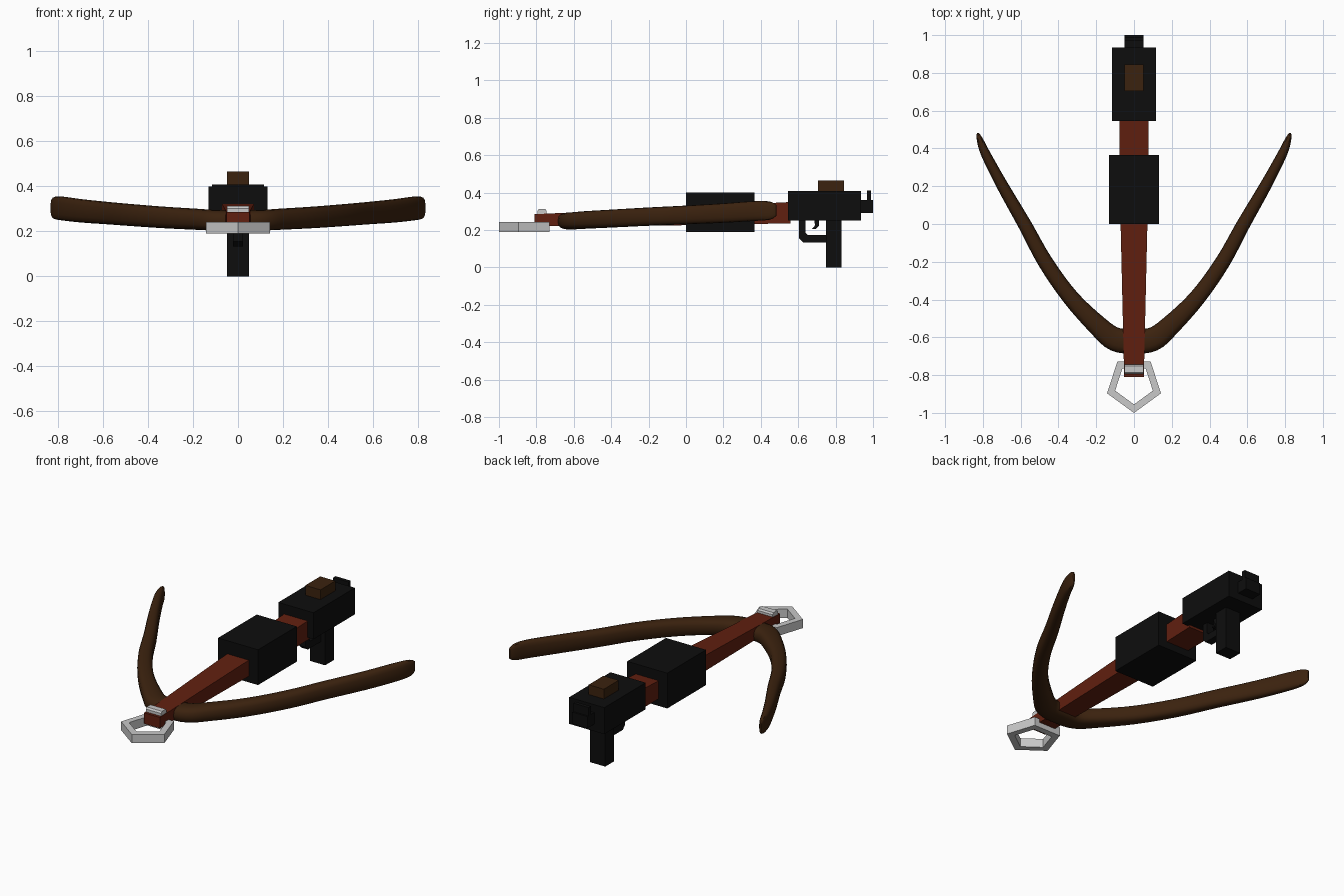
import bpy, bmesh, math
from mathutils import Vector

if "Cube" in bpy.data.objects:
    bpy.data.objects.remove(bpy.data.objects["Cube"], do_unlink=True)


def material(name, r, g, b):
    m = bpy.data.materials.new(name)
    m.use_nodes = True
    m.diffuse_color = (r, g, b, 1)
    m.node_tree.nodes["Principled BSDF"].inputs["Base Color"].default_value = (r, g, b, 1)
    return m


BLACK = material("black metal", 0.004, 0.004, 0.004)
RED = material("red wood", 0.12, 0.014, 0.005)
BROWN = material("dark brown wood", 0.044, 0.016, 0.0045)
GREY = material("light grey steel", 0.58, 0.58, 0.58)


def finish(name, bm, mat):
    bmesh.ops.recalc_face_normals(bm, faces=bm.faces)
    mesh = bpy.data.meshes.new(name)
    bm.to_mesh(mesh)
    bm.free()
    mesh.materials.append(mat)
    obj = bpy.data.objects.new(name, mesh)
    bpy.context.collection.objects.link(obj)
    return obj


def loft(name, rings, mat):
    """Skin a list of closed rings and cap both ends."""
    bm = bmesh.new()
    vs = [[bm.verts.new(p) for p in ring] for ring in rings]
    n = len(vs[0])
    for a, b in zip(vs, vs[1:]):
        for i in range(n):
            j = (i + 1) % n
            bm.faces.new((a[i], a[j], b[j], b[i]))
    bm.faces.new(vs[0])
    bm.faces.new(vs[-1])
    return finish(name, bm, mat)


def box(name, hx, y0, y1, z0, z1, mat):
    corners = [(-hx, z0), (hx, z0), (hx, z1), (-hx, z1)]
    return loft(name, [[(x, y, z) for x, z in corners] for y in (y0, y1)], mat)


def plate(name, profile, hx, mat):
    """Extrude a side (y, z) profile across x."""
    return loft(name, [[(x, y, z) for y, z in profile] for x in (-hx, hx)], mat)


# Stock: tapered wooden beam
sections = [(-0.81, 0.052, 0.22, 0.285), (0, 0.071, 0.226, 0.322), (0.56, 0.078, 0.236, 0.35)]
loft("stock", [[(-w, y, b), (w, y, b), (w, y, t), (-w, y, t)] for y, w, b, t in sections], RED)

# Body blocks, grip and rear sight
box("middle_housing", 0.132, 0, 0.365, 0.19, 0.40, BLACK)
box("rear_housing", 0.116, 0.545, 0.935, 0.25, 0.408, BLACK)
box("grip", 0.05, 0.748, 0.832, 0, 0.26, BLACK)
box("rear_block", 0.05, 0.93, 1.0, 0.292, 0.362, BLACK)
box("rear_sight", 0.05, 0.968, 0.99, 0.355, 0.412, BLACK)
box("top_block", 0.05, 0.705, 0.845, 0.40, 0.466, BROWN)

# Trigger guard and trigger
plate("trigger_guard", [(0.605, 0.255), (0.605, 0.155), (0.627, 0.133), (0.755, 0.133),
                        (0.755, 0.175), (0.65, 0.175), (0.64, 0.185), (0.64, 0.255)], 0.022, BLACK)
plate("trigger", [(0.685, 0.255), (0.69, 0.225), (0.672, 0.205), (0.692, 0.205),
                  (0.712, 0.225), (0.712, 0.255)], 0.015, BLACK)

# Front sight: small chamfered steel block
plate("front_sight", [(-0.795, 0.28), (-0.795, 0.302), (-0.787, 0.312), (-0.752, 0.312),
                      (-0.745, 0.302), (-0.745, 0.28)], 0.05, GREY)

# Stirrup: pentagonal steel ring
bm = bmesh.new()
loops = []
for r, z in ((0.15, 0.19), (0.15, 0.242), (0.105, 0.242), (0.105, 0.19)):
    angles = [math.tau * i / 5 - math.pi / 2 for i in range(5)]
    loops.append([bm.verts.new((r * math.cos(a), -0.85 + r * math.sin(a), z)) for a in angles])
for k in range(4):
    a, b = loops[k], loops[(k + 1) % 4]
    for i in range(5):
        j = (i + 1) % 5
        bm.faces.new((a[i], a[j], b[j], b[i]))
finish("stirrup", bm, GREY)

# Bow limbs: half path as (x, y, z, half width, half height), mirrored
half = [(0, -0.62, 0.248, 0.066, 0.045), (0.10, -0.61, 0.249, 0.063, 0.046),
        (0.19, -0.54, 0.254, 0.054, 0.047), (0.335, -0.39, 0.262, 0.044, 0.048),
        (0.47, -0.20, 0.272, 0.04, 0.049), (0.58, 0, 0.281, 0.036, 0.05),
        (0.695, 0.20, 0.291, 0.031, 0.052), (0.785, 0.37, 0.302, 0.025, 0.053),
        (0.817, 0.45, 0.304, 0.016, 0.048), (0.827, 0.482, 0.305, 0.005, 0.03)]
path = [(-p[0],) + p[1:] for p in reversed(half[1:])] + half


def spline(points, steps):
    """Catmull-Rom interpolation through all values of each point."""
    pts = [points[0]] + points + [points[-1]]
    out = []
    for a, b, c, d in zip(pts, pts[1:], pts[2:], pts[3:]):
        for s in range(steps):
            t = s / steps
            out.append([0.5 * (2 * q + (r - p) * t + (2 * p - 5 * q + 4 * r - u) * t * t
                               + (3 * q - p - 3 * r + u) * t ** 3)
                        for p, q, r, u in zip(a, b, c, d)])
    return out + [list(points[-1])]


samples = spline(path, 4)
rings = []
for i, (x, y, z, w, h) in enumerate(samples):
    before, after = samples[max(i - 1, 0)], samples[min(i + 1, len(samples) - 1)]
    tangent = Vector((after[0] - before[0], after[1] - before[1], 0)).normalized()
    side = Vector((-tangent.y, tangent.x, 0))
    ring = []
    for k in range(16):
        c, s = math.cos(math.tau * k / 16), math.sin(math.tau * k / 16)
        u = math.copysign(abs(c) ** 0.75, c) * w
        v = math.copysign(abs(s) ** 0.75, s) * h
        ring.append(Vector((x, y, z + v)) + side * u)
    rings.append(ring)
bow = loft("bow_limbs", rings, BROWN)
bpy.ops.object.select_all(action="DESELECT")
bow.select_set(True)
bpy.context.view_layer.objects.active = bow
bpy.ops.object.shade_smooth_by_angle(angle=math.radians(40))
